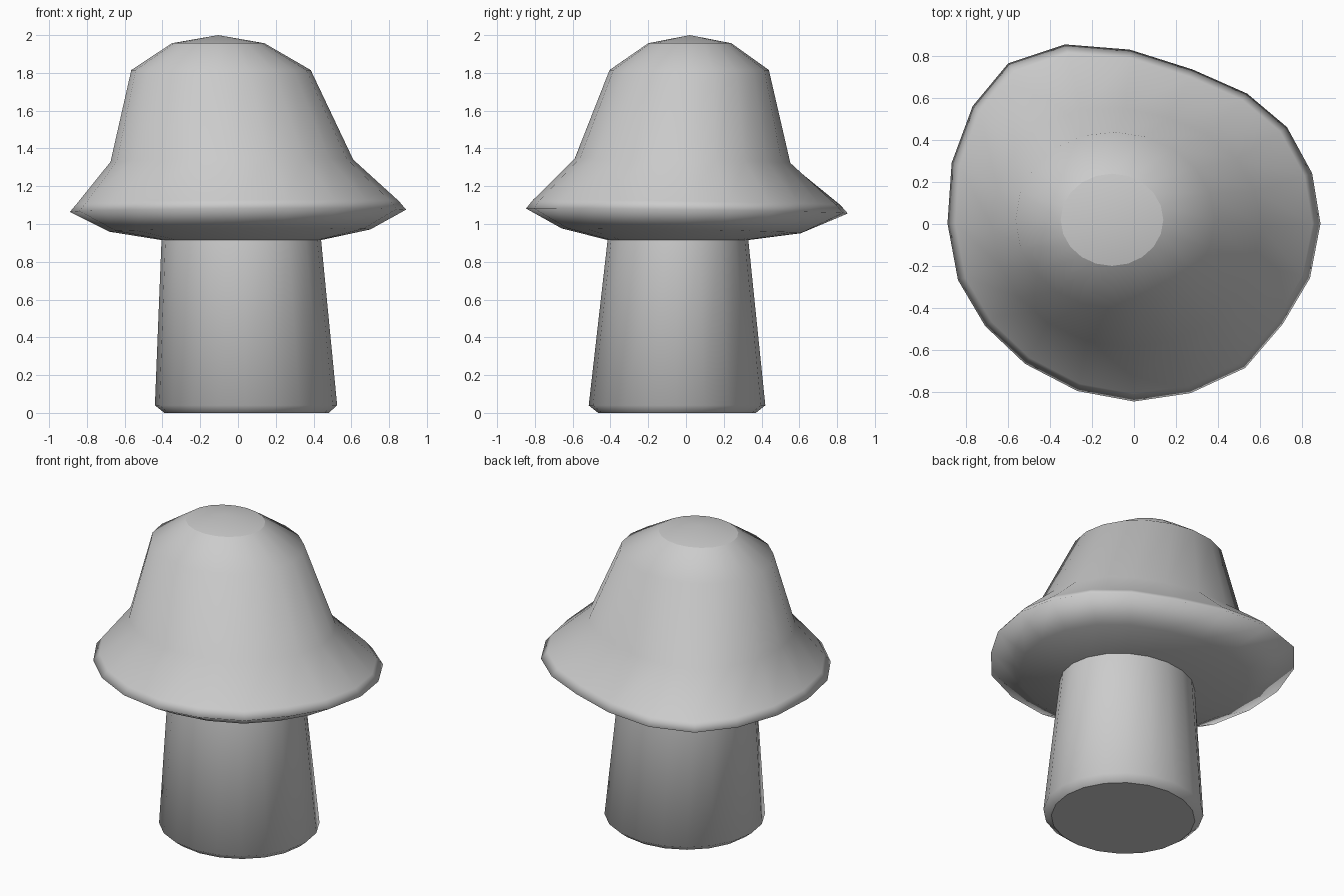
import bpy, bmesh, math

if "Cube" in bpy.data.objects:
    bpy.data.objects.remove(bpy.data.objects["Cube"])

N = 20
# Wavy outline of the cap rim, seen from above
RIM = [(.89, 0), (.85, .24), (.73, .46), (.54, .62), (.28, .735), (-.02, .83), (-.33, .855),
       (-.60, .765), (-.77, .56), (-.87, .29), (-.89, 0), (-.84, -.27), (-.71, -.49),
       (-.52, -.67), (-.27, -.80), (0, -.85), (.27, -.81), (.53, -.69), (.71, -.48), (.84, -.26)]


def ring(x0, x1, y0, y1, z, wave=0.0, tilt=0.0):
    """Ring filling the given extents; wave blends a circle towards the rim outline."""
    cx, cy, rx, ry = (x0 + x1) / 2, (y0 + y1) / 2, (x1 - x0) / 2, (y1 - y0) / 2
    pts = []
    for i, (wx, wy) in enumerate(RIM):
        a = 2 * math.pi * i / N
        ux = math.cos(a) * (1 - wave) + wx / .89 * wave
        uy = math.sin(a) * (1 - wave) + wy / .853 * wave
        pts.append((cx + rx * ux, cy + ry * uy, z + tilt * (ux * .006 - uy * .012)))
    return pts


def loft(name, rings, base=False, apex=None, sharp=()):
    bm = bmesh.new()
    rows = [[bm.verts.new(p) for p in r] for r in rings]
    for a, b in zip(rows, rows[1:]):
        for i in range(N):
            j = (i + 1) % N
            bm.faces.new((a[i], a[j], b[j], b[i]))
    if base:
        bm.faces.new(rows[0][::-1])
    if apex:
        tip = bm.verts.new(apex)
        for i in range(N):
            bm.faces.new((rows[-1][i], rows[-1][(i + 1) % N], tip))
    for f in bm.faces:
        f.smooth = True
    for k in sharp:
        for i in range(N):
            bm.edges.get((rows[k][i], rows[k][(i + 1) % N])).smooth = False
    me = bpy.data.meshes.new(name)
    bm.to_mesh(me)
    bm.free()
    ob = bpy.data.objects.new(name, me)
    bpy.context.collection.objects.link(ob)
    return ob


# Tapered stem with a small chamfer at the foot
loft("stem", [
    ring(-.39, .48, -.465, .37, 0),
    ring(-.44, .525, -.515, .42, .04),
    ring(-.405, .44, -.415, .33, .915),
], base=True, sharp=(0,))

# Cap: underside, wavy rim, flared skirt and domed crown
loft("cap", [
    ring(-.405, .44, -.415, .33, .915),
    ring(-.68, .70, -.66, .62, .965, .6, 1),
    ring(-.89, .89, -.85, .855, 1.07, 1, 1),
    ring(-.852, .852, -.813, .815, 1.115, 1, 1),
    ring(-.675, .61, -.59, .56, 1.335, .5, 1),
    ring(-.565, .385, -.405, .44, 1.815, .1),
    ring(-.35, .14, -.20, .24, 1.957),
], apex=(-.105, .02, 2.0), sharp=(6,))
